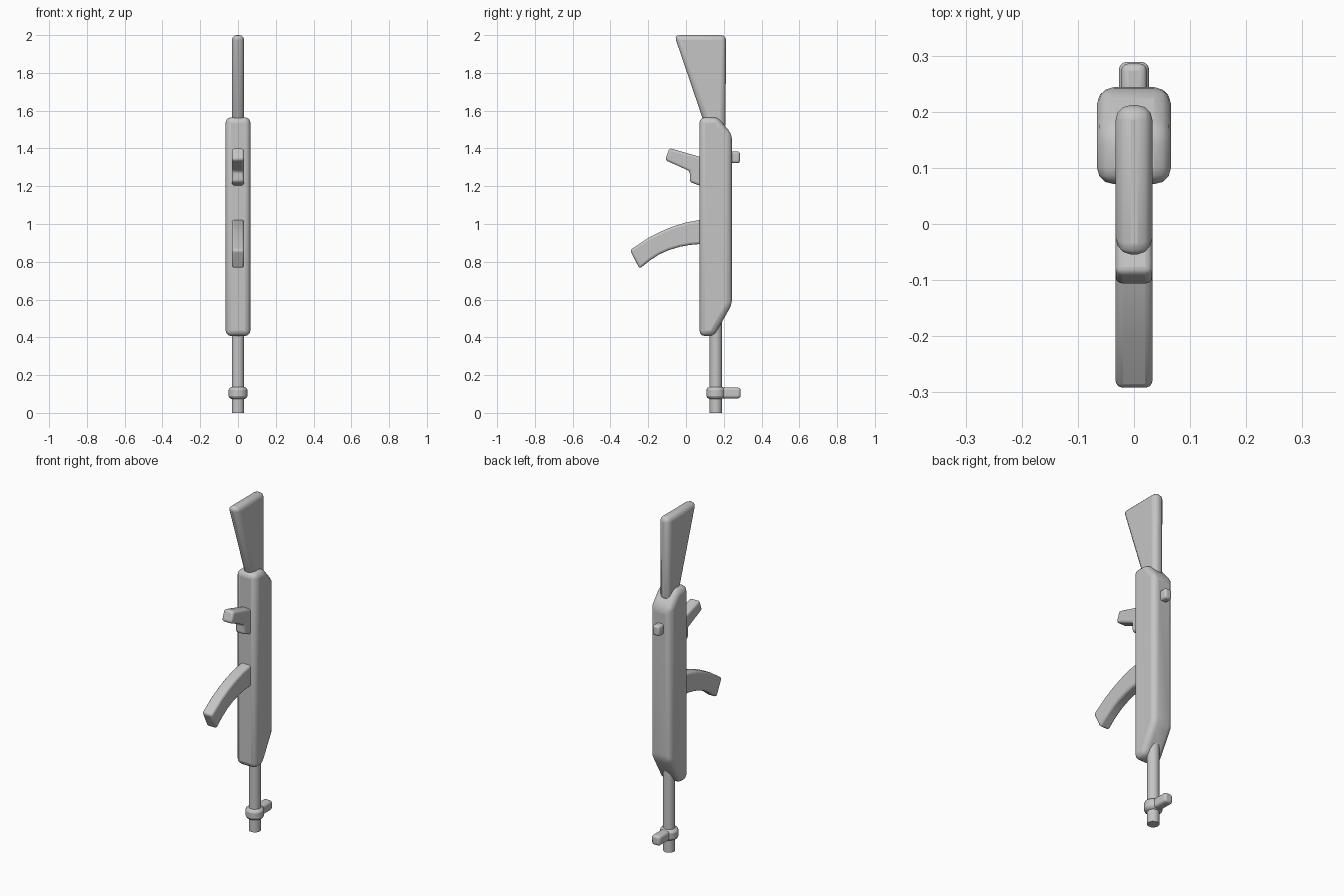
import bpy, bmesh, math

if "Cube" in bpy.data.objects:
    bpy.data.objects.remove(bpy.data.objects["Cube"])

grey = bpy.data.materials.new("plain grey")
grey.diffuse_color = (0.56, 0.56, 0.56, 1)
grey.use_nodes = True
grey.node_tree.nodes["Principled BSDF"].inputs["Base Color"].default_value = grey.diffuse_color


def finish(name, bm, bevel, segments, limit=25):
    bmesh.ops.recalc_face_normals(bm, faces=bm.faces)
    me = bpy.data.meshes.new(name)
    bm.to_mesh(me)
    bm.free()
    me.materials.append(grey)
    ob = bpy.data.objects.new(name, me)
    bpy.context.collection.objects.link(ob)
    if bevel:
        mod = ob.modifiers.new("rounding", 'BEVEL')
        mod.width, mod.segments = bevel, segments
        mod.limit_method = 'ANGLE'
        mod.angle_limit = math.radians(limit)
    bpy.ops.object.select_all(action='DESELECT')
    ob.select_set(True)
    bpy.context.view_layer.objects.active = ob
    bpy.ops.object.shade_smooth_by_angle(angle=math.radians(35))
    return ob


def slab(name, profile, half, bevel, segments=3):
    """Side profile of (y, z) points, extruded evenly to both sides in x."""
    bm = bmesh.new()
    face = bm.faces.new([bm.verts.new((-half, y, z)) for y, z in profile])
    ext = bmesh.ops.extrude_face_region(bm, geom=[face])["geom"]
    for v in ext:
        if isinstance(v, bmesh.types.BMVert):
            v.co.x = half
    return finish(name, bm, bevel, segments)


def tube(name, y, z0, z1, radius, sides, bevel=0):
    bm = bmesh.new()
    bmesh.ops.create_cone(bm, cap_ends=True, segments=sides, radius1=radius,
                          radius2=radius, depth=z1 - z0)
    bmesh.ops.translate(bm, verts=bm.verts, vec=(0, y, (z0 + z1) / 2))
    return finish(name, bm, bevel, 2, 50)


# main body with sloped ends
slab("body", [(0.071, 0.407), (0.148, 0.407), (0.244, 0.575), (0.244, 1.475),
              (0.168, 1.565), (0.071, 1.565)], 0.066, 0.03)

# shoulder stock
slab("stock", [(0.108, 1.50), (0.209, 1.50), (0.212, 2.0), (-0.062, 2.0)],
     0.033, 0.027)

# hand grip with trigger step
slab("grip", [(0.12, 1.342), (-0.088, 1.402), (-0.11, 1.338), (0.02, 1.28),
              (0.02, 1.222), (0.12, 1.188)], 0.033, 0.013)

# curved magazine
slab("magazine", [(0.12, 1.027), (0.071, 1.021), (0.0, 1.008), (-0.077, 0.984),
                  (-0.14, 0.957), (-0.2, 0.926), (-0.296, 0.862),
                  (-0.246, 0.763), (-0.19, 0.808), (-0.14, 0.84),
                  (-0.09, 0.862), (-0.034, 0.879), (0.02, 0.889),
                  (0.12, 0.898)], 0.033, 0.013)

# barrel and its collar
tube("barrel", 0.158, 0.0, 0.48, 0.033, 16)
tube("barrel_collar", 0.158, 0.074, 0.137, 0.05, 16, 0.016)

# front and rear sights
slab("front_sight", [(0.16, 0.077), (0.289, 0.077), (0.289, 0.134),
                     (0.16, 0.134)], 0.027, 0.014)
slab("rear_sight", [(0.2, 1.322), (0.286, 1.322), (0.286, 1.384),
                    (0.2, 1.384)], 0.023, 0.013)
